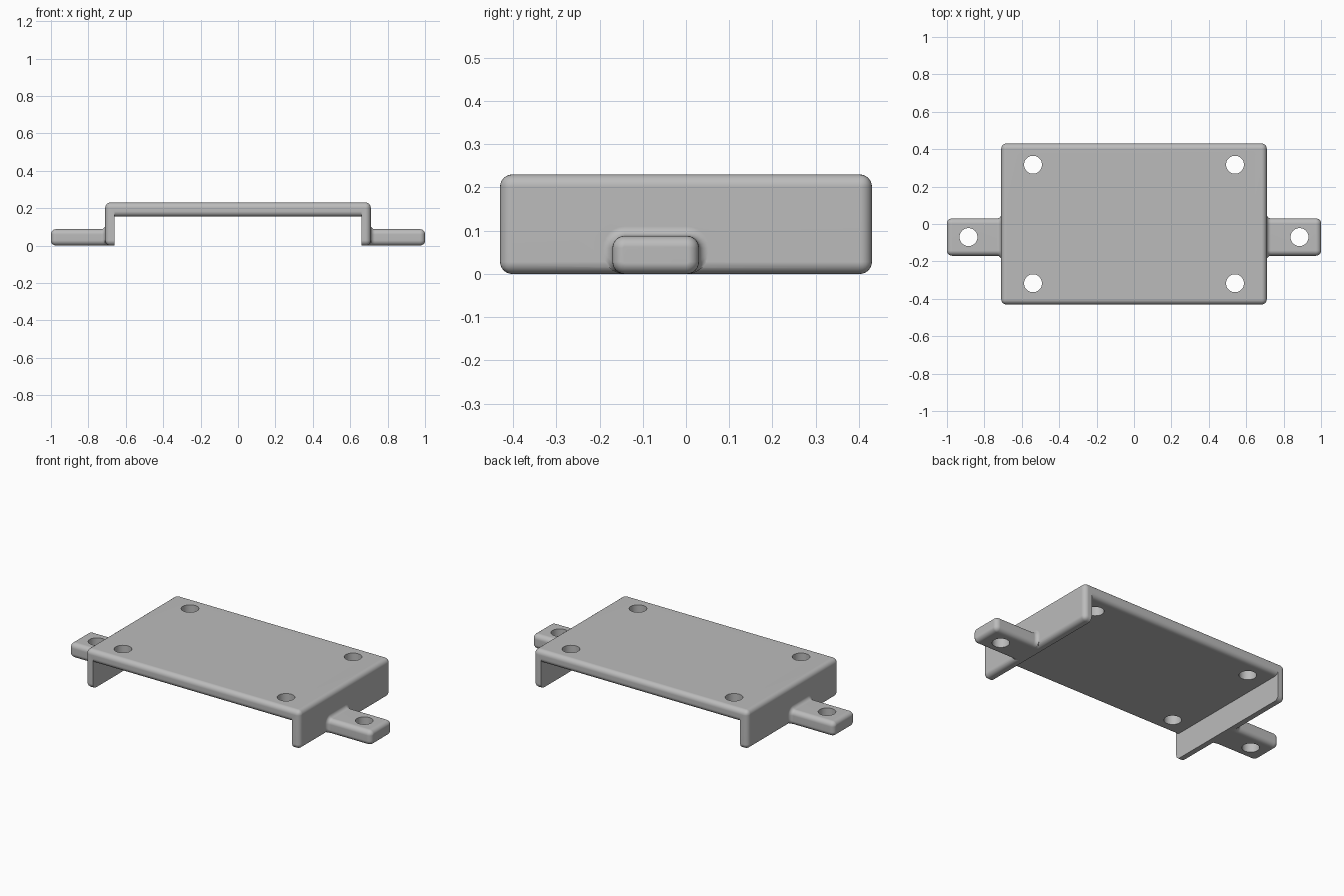
import bpy
import bmesh
from math import sin, cos, pi, radians

if "Cube" in bpy.data.objects:
    bpy.data.objects.remove(bpy.data.objects["Cube"], do_unlink=True)

HALF_X, HALF_Y, HEIGHT = 0.71, 0.43, 0.23   # cover size
INNER_X, INNER_Z = 0.66, 0.155              # channel under the plate
ROUND, FILLET, STEPS = 0.028, 0.022, 6
TAB_Y, TAB_HALF, TAB_TOP = -0.07, 0.1, 0.088

grey = bpy.data.materials.new("plain grey")
grey.use_nodes = True
colour = (0.5, 0.5, 0.5, 1)
grey.diffuse_color = colour
grey.node_tree.nodes["Principled BSDF"].inputs["Base Color"].default_value = colour


def make_object(name, bm):
    bmesh.ops.recalc_face_normals(bm, faces=bm.faces)
    mesh = bpy.data.meshes.new(name)
    bm.to_mesh(mesh)
    bm.free()
    mesh.materials.append(grey)
    obj = bpy.data.objects.new(name, mesh)
    bpy.context.collection.objects.link(obj)
    return obj


def loft(name, rings):
    """Skin a row of equal-length point rings and cap both ends."""
    bm = bmesh.new()
    rows = [[bm.verts.new(p) for p in ring] for ring in rings]
    n = len(rows[0])
    for a, b in zip(rows, rows[1:]):
        for i in range(n):
            j = (i + 1) % n
            bm.faces.new((a[i], a[j], b[j], b[i]))
    bm.faces.new(rows[0])
    bm.faces.new(rows[-1])
    return make_object(name, bm)


def combine(target, tool, operation):
    mod = target.modifiers.new(operation.lower(), 'BOOLEAN')
    mod.operation, mod.solver, mod.object = operation, 'EXACT', tool
    bpy.context.view_layer.objects.active = target
    bpy.ops.object.modifier_apply(modifier=mod.name)
    bpy.data.objects.remove(tool, do_unlink=True)


# Rounded outer block
bm = bmesh.new()
bmesh.ops.create_cube(bm, size=1)
for v in bm.verts:
    v.co = (v.co.x * 2 * HALF_X, v.co.y * 2 * HALF_Y, (v.co.z + 0.5) * HEIGHT)
bmesh.ops.bevel(bm, geom=bm.edges[:], offset=ROUND, segments=STEPS,
                profile=0.5, affect='EDGES', clamp_overlap=True)
bracket = make_object("mounting_bracket", bm)

# Channel cutter, flared at both ends so the plate's lower edges come out round
edge = [(HALF_Y - ROUND + ROUND * sin(t), INNER_Z + ROUND * (1 - cos(t)))
        for t in (i * pi / 2 / STEPS for i in range(STEPS + 1))]
half = edge + [(HALF_Y + 0.1, INNER_Z + ROUND), (HALF_Y + 0.1, -0.1)]
outline = half + [(-y, z) for y, z in reversed(half)]
channel = loft("channel_cutter", [[(x, y, z) for y, z in outline]
                                  for x in (-INNER_X, INNER_X)])
combine(bracket, channel, 'DIFFERENCE')


def tab_ring(x, inset):
    """Rounded rectangle across the tab, shrunk or grown by the inset."""
    r = max(ROUND - inset, 0.003)
    w, top, low = TAB_HALF - inset - r, TAB_TOP - inset - r, max(inset, 0) + r
    corners = [(w, top), (-w, top), (-w, low), (w, low)]
    return [(x, TAB_Y + cy + r * cos(t), cz + r * sin(t))
            for k, (cy, cz) in enumerate(corners)
            for t in ((k + i / STEPS) * pi / 2 for i in range(STEPS + 1))]


# Side tabs with a flared root and rounded end
angles = [i * pi / 2 / STEPS for i in range(STEPS + 1)]
stations = [(HALF_X - 0.035, -FILLET)]
stations += [(HALF_X + FILLET * (1 - cos(t)), -FILLET * (1 - sin(t))) for t in angles]
stations += [(1 - ROUND * (1 - sin(t)), ROUND * (1 - cos(t)) * 0.9) for t in angles]
for side in (-1, 1):
    tab = loft("side_tab", [tab_ring(side * x, d) for x, d in stations])
    combine(bracket, tab, 'UNION')

# Screw holes in the plate corners and the tabs
bm = bmesh.new()
spots = [(sx * 0.54, sy * 0.317) for sx in (-1, 1) for sy in (-1, 1)]
spots += [(sx * 0.885, TAB_Y) for sx in (-1, 1)]
for x, y in spots:
    made = bmesh.ops.create_cone(bm, cap_ends=True, segments=40, radius1=0.048,
                                 radius2=0.048, depth=1)
    bmesh.ops.translate(bm, verts=made["verts"], vec=(x, y, 0))
combine(bracket, make_object("hole_cutters", bm), 'DIFFERENCE')

# Smooth the rounds and keep the cut edges crisp
for obj in bpy.context.selected_objects:
    obj.select_set(False)
bracket.select_set(True)
bpy.context.view_layer.objects.active = bracket
bpy.ops.object.shade_smooth_by_angle(angle=radians(35))
weighted = bracket.modifiers.new("even_shading", 'WEIGHTED_NORMAL')
weighted.keep_sharp = True
